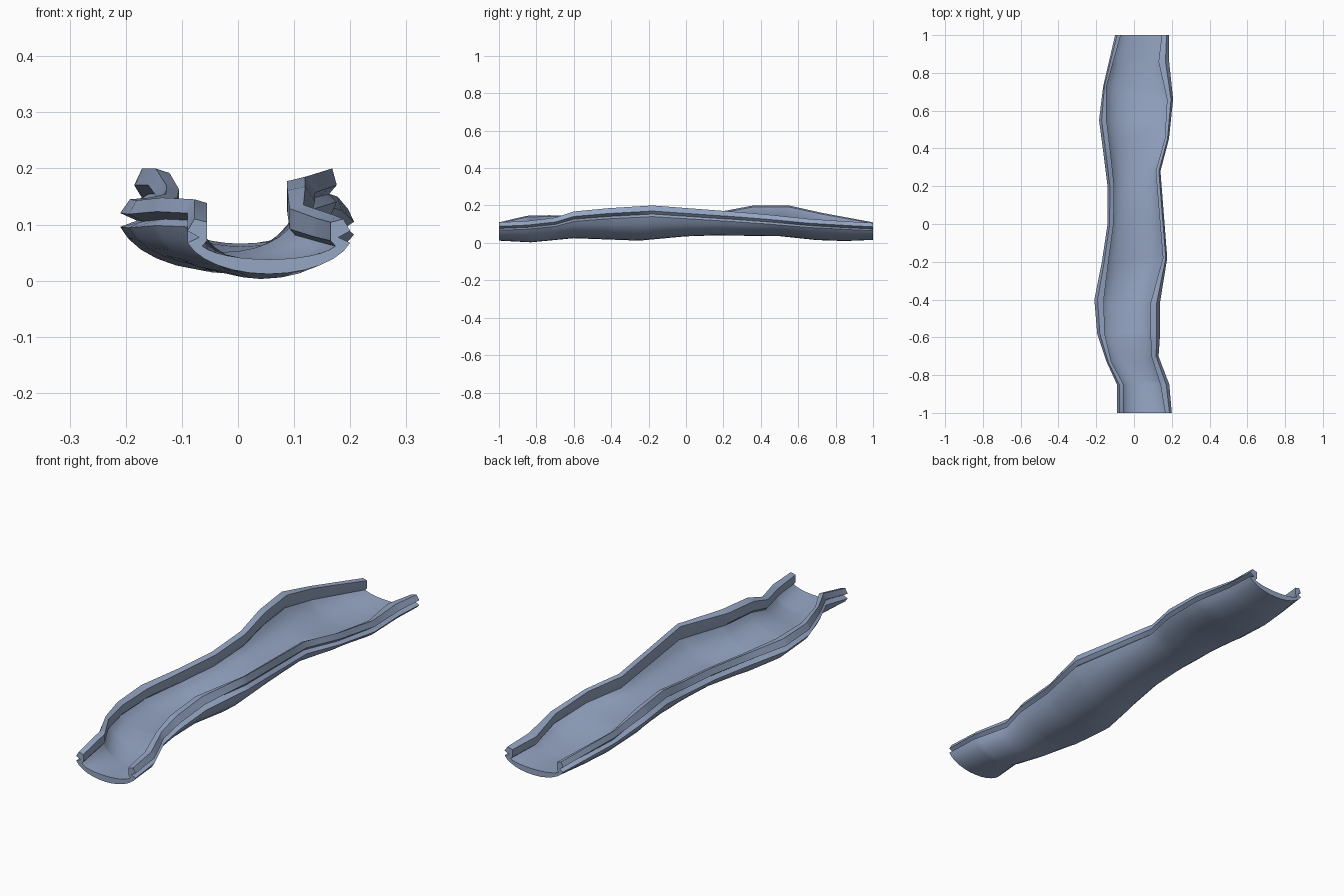
import bpy
import bmesh
from math import sin, cos, radians

old = bpy.data.objects.get("Cube")
if old:
    bpy.data.objects.remove(old, do_unlink=True)

# Rim rows: position along the trough, outer edge, inner edge, top height
RIGHT_RIM = [
    (-1, -.09, -.055, .11), (-.85, -.09, -.055, .145), (-.73, -.145, -.12, .148),
    (-.58, -.195, -.155, .143), (-.4, -.21, -.16, .145), (-.2, -.17, -.135, .148),
    (0, -.14, -.108, .155), (.2, -.14, -.105, .17), (.36, -.16, -.122, .2),
    (.55, -.185, -.145, .2), (.73, -.163, -.145, .16), (1, -.1, -.07, .11),
]
LEFT_RIM = [
    (-1, .2, .165, .11), (-.85, .187, .14, .117), (-.7, .13, .092, .135),
    (-.6, .137, .088, .168), (-.42, .137, .087, .185), (-.18, .176, .153, .2),
    (.28, .14, .115, .165), (.45, .185, .163, .15), (.66, .207, .175, .128),
    (.86, .186, .13, .115), (1, .186, .147, .107),
]
# Underside rows: position along the trough, lowest height
FLOOR = [(-1, .012), (-.83, .003), (-.6, .025), (-.25, .012), (0, .035),
         (.15, .04), (.5, .036), (.7, .015), (.85, .01), (1, .016)]
SHELL = .026      # thickness of the trough wall
STEPS = 6         # segments on each half of the curved floor
SWEEP = radians(74)


def sample(rows, y):
    """Linear interpolation of a row table."""
    for a, b in zip(rows, rows[1:]):
        if y <= b[0]:
            t = (y - a[0]) / (b[0] - a[0])
            return [p + (q - p) * t for p, q in zip(a[1:], b[1:])]
    return list(rows[-1][1:])


def bowl(centre, low, edge, high):
    """Curved wall from the floor centre up to one edge."""
    points = []
    for k in range(1, STEPS + 1):
        a = SWEEP * k / STEPS
        points.append((centre + (edge - centre) * sin(a) / sin(SWEEP),
                       low + (high - low) * (1 - cos(a)) / (1 - cos(SWEEP))))
    return points


def half_section(rim, centre, low):
    """Underside, double lip with a groove, then inner wall of one side."""
    outer, inner, top = rim
    width = outer - inner
    lip = .02 + .17 * top
    under = bowl(centre, low, outer, top - 1.1 * lip)
    fold = [(outer - .6 * width, top - .85 * lip),
            (outer, top - .55 * lip),
            (outer - .35 * width, top),
            (inner, top - .15 * lip),
            (inner, top - lip)]
    inside = bowl(centre, low + SHELL, inner + .25 * width, top - 1.25 * lip)
    return under + fold + inside[::-1]


def section(y):
    """Closed cross-section of the trough."""
    right, left = sample(RIGHT_RIM, y), sample(LEFT_RIM, y)
    low = sample(FLOOR, y)[0]
    centre = (right[0] + left[0]) / 2
    return ([(centre, low)] + half_section(left, centre, low)
            + [(centre, low + SHELL)] + half_section(right, centre, low)[::-1])


# Trough lofted through every station
stations = sorted({row[0] for row in RIGHT_RIM + LEFT_RIM + FLOOR})
bm = bmesh.new()
rings = [[bm.verts.new((x, y, z)) for x, z in section(y)] for y in stations]
count = len(rings[0])
for a, b in zip(rings, rings[1:]):
    for i in range(count):
        j = (i + 1) % count
        bm.faces.new((a[i], a[j], b[j], b[i]))

# End caps, bridged across the wall thickness
half = count // 2
for ring in (rings[0], rings[-1]):
    for side in (ring[:half + 1], ring[half:] + ring[:1]):
        for k in range(STEPS):
            bm.faces.new((side[k], side[k + 1], side[-k - 2], side[-k - 1]))
        bm.faces.new(side[STEPS:len(side) - STEPS])
bmesh.ops.recalc_face_normals(bm, faces=bm.faces)

mesh = bpy.data.meshes.new("trough")
bm.to_mesh(mesh)
bm.free()
trough = bpy.data.objects.new("trough", mesh)
bpy.context.collection.objects.link(trough)

# Steel blue colour
steel = bpy.data.materials.new("steel blue")
steel.use_nodes = True
colour = (.3, .38, .55, 1)
steel.diffuse_color = colour
steel.node_tree.nodes["Principled BSDF"].inputs["Base Color"].default_value = colour
mesh.materials.append(steel)

# Smooth surface with sharp lip edges
bpy.ops.object.select_all(action="DESELECT")
trough.select_set(True)
bpy.context.view_layer.objects.active = trough
bpy.ops.object.shade_smooth_by_angle(angle=radians(40))
